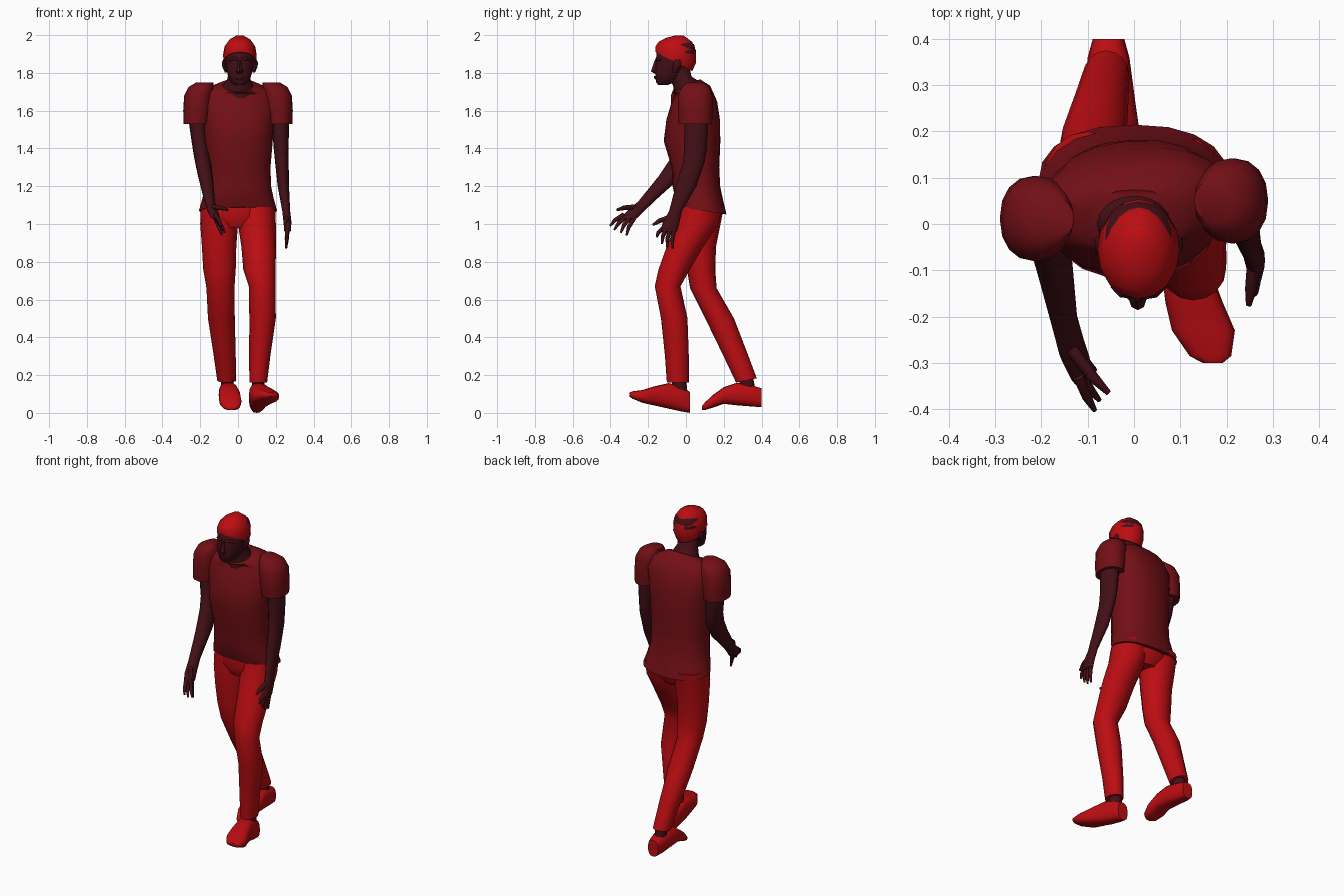
import bpy, bmesh, math
from mathutils import Vector, Euler


def material(name, color):
    m = bpy.data.materials.new(name)
    m.diffuse_color = (*color, 1)
    return m


RED = material("bright_red", (0.50, 0.004, 0.006))
SHIRT = material("deep_red", (0.17, 0.005, 0.008))
SKIN = material("dark_skin", (0.055, 0.005, 0.008))


def loft(name, rings, mat, normal=(0, 0, 1), sides=16, power=2.0):
    """Skin rings (x, y, z, half width, half depth, yaw, pitch).
    normal=None makes each ring face along the path."""
    bm = bmesh.new()
    loops = []
    pts = [Vector(r[:3]) for r in rings]
    for i, r in enumerate(rings):
        if normal is None:
            t = (pts[min(i + 1, len(pts) - 1)] - pts[max(i - 1, 0)]).normalized()
        else:
            t = Vector(normal)
        ref = Vector((1, 0, 0))
        u = (ref - t * ref.dot(t)).normalized()
        v = t.cross(u)
        yaw, pitch = (list(r[5:]) + [0, 0])[:2]
        rot = Euler((pitch, 0, yaw)).to_matrix()
        u, v = rot @ u, rot @ v
        loop = []
        for k in range(sides):
            a = 2 * math.pi * k / sides
            c, s = math.cos(a), math.sin(a)
            c = math.copysign(abs(c) ** (2 / power), c)
            s = math.copysign(abs(s) ** (2 / power), s)
            loop.append(bm.verts.new(pts[i] + u * c * r[3] + v * s * r[4]))
        loops.append(loop)
    for a, b in zip(loops, loops[1:]):
        for k in range(sides):
            n = (k + 1) % sides
            bm.faces.new((a[k], a[n], b[n], b[k]))
    bm.faces.new(loops[0][::-1])
    bm.faces.new(loops[-1])
    bmesh.ops.recalc_face_normals(bm, faces=bm.faces)
    me = bpy.data.meshes.new(name)
    bm.to_mesh(me)
    bm.free()
    ob = bpy.data.objects.new(name, me)
    bpy.context.collection.objects.link(ob)
    me.materials.append(mat)
    bpy.ops.object.select_all(action='DESELECT')
    ob.select_set(True)
    bpy.context.view_layer.objects.active = ob
    bpy.ops.object.shade_smooth_by_angle(angle=math.radians(50))
    return ob


def finger(name, base, tip, r=0.012):
    b, t = Vector(base), Vector(tip)
    m = b.lerp(t, 0.55) + Vector((0, -0.006, 0.004))
    loft(name, [(*b, r, r), (*m, r * .9, r * .9), (*t, r * .45, r * .45)],
         SKIN, normal=None, sides=8)


# Shirt body, slightly twisted at the shoulders, with a tilted collar
loft("shirt", [(0, .088, 1.07, .207, .128, 0, -.15), (0, .07, 1.13, .190, .128, 0, -.08),
               (0, .055, 1.2, .175, .126), (0, .05, 1.3, .172, .126),
               (0, .032, 1.44, .184, .150, .04), (0, .038, 1.55, .192, .142, .10),
               (0, .045, 1.65, .205, .116, .13), (0, .035, 1.71, .180, .092, .13, .25),
               (0, .002, 1.732, .102, .080, 0, .45)], SHIRT, sides=20, power=2.3)

# Sleeves
for side, cy in ((-1, .012), (1, .05)):
    loft("sleeve", [(side * .220, cy, 1.53, .068, .088), (side * .216, cy, 1.60, .074, .092),
                    (side * .210, cy, 1.68, .075, .092), (side * .196, cy, 1.725, .066, .075),
                    (side * .175, cy, 1.75, .045, .045)], SHIRT, power=2.2)

# Trousers
loft("trouser_seat", [(0, .085, 1.13, .170, .110), (0, .075, 1.04, .180, .115),
                      (0, .07, .98, .095, .080)], RED)
loft("forward_trouser_leg",
     [(.10, .08, 1.09, .098, .110), (.10, .06, 1.0, .100, .113), (.11, -.005, .88, .092, .097),
      (.113, -.062, .76, .085, .083), (.128, -.097, .67, .071, .068), (.13, -.062, .50, .070, .070),
      (.115, -.048, .30, .056, .063), (.107, -.043, .16, .047, .058)], RED)
loft("rear_trouser_leg",
     [(-.10, .09, 1.09, .098, .110), (-.10, .08, 1.0, .100, .103), (-.10, .073, .88, .091, .086),
      (-.098, .08, .76, .086, .075), (-.093, .092, .66, .074, .070), (-.088, .178, .50, .071, .076),
      (-.07, .265, .30, .058, .066), (-.06, .32, .172, .050, .056, 0, .2)], RED)

# Ankles
loft("forward_ankle", [(.107, -.04, .20, .033, .038), (.107, -.03, .09, .033, .04)], SKIN)
loft("rear_ankle", [(-.058, .31, .22, .033, .038), (-.055, .335, .09, .033, .04)], SKIN)

# Shoes, heel to toe
loft("forward_shoe",
     [(.10, .022, .055, .034, .055), (.103, -.02, .072, .045, .065), (.11, -.09, .090, .052, .068),
      (.13, -.17, .090, .062, .050), (.15, -.23, .087, .068, .034), (.165, -.285, .095, .045, .019),
      (.17, -.30, .097, .022, .010)], RED, normal=(0, -1, 0), power=2.7)
loft("rear_shoe",
     [(-.055, .40, .080, .034, .050), (-.055, .36, .088, .045, .055), (-.05, .27, .100, .052, .060),
      (-.045, .20, .092, .057, .044), (-.04, .14, .060, .059, .033), (-.035, .10, .035, .045, .020),
      (-.035, .085, .026, .022, .010)], RED, normal=(0, -1, 0), power=2.7)

# Arms with palms
loft("left_arm",
     [(.22, .05, 1.64, .050, .060), (.225, .055, 1.53, .046, .063), (.228, .05, 1.40, .039, .060),
      (.232, .042, 1.33, .036, .057), (.24, 0, 1.20, .030, .055), (.255, -.055, 1.07, .021, .034),
      (.262, -.078, 1.01, .021, .044), (.262, -.092, .96, .017, .045)], SKIN)
loft("right_arm",
     [(-.22, .015, 1.64, .050, .060), (-.213, .018, 1.53, .046, .062), (-.20, .01, 1.42, .043, .061),
      (-.19, -.012, 1.35, .042, .068), (-.172, -.085, 1.25, .039, .062), (-.15, -.21, 1.12, .028, .042),
      (-.135, -.265, 1.07, .028, .046), (-.118, -.305, 1.03, .024, .045)], SKIN)

# Fingers and thumbs
for y, ty, tz in ((-.062, -.07, .87), (-.082, -.10, .875), (-.104, -.127, .895), (-.124, -.155, .93)):
    finger("left_finger", (.262, y, .975), (.255, ty, tz))
finger("left_thumb", (.258, -.085, 1.035), (.248, -.175, .995), .014)
for y, z, tx, ty, tz in ((-.275, 1.03, -.085, -.315, .94), (-.295, 1.035, -.07, -.345, .955),
                         (-.315, 1.04, -.075, -.38, .97), (-.330, 1.05, -.085, -.402, .99)):
    finger("right_finger", (-.12, y, z), (tx, ty, tz))
finger("right_thumb", (-.135, -.27, 1.09), (-.055, -.365, 1.075), .014)

# Neck and head
loft("neck", [(0, .005, 1.68, .100, .078, 0, .45), (0, .0, 1.735, .078, .066, 0, .4),
              (.005, -.025, 1.77, .060, .055, 0, .2), (.01, -.04, 1.85, .060, .055)], SKIN)
loft("head",
     [(.008, -.122, 1.735, .024, .024), (.008, -.110, 1.75, .045, .048), (.008, -.092, 1.78, .060, .070),
      (.009, -.078, 1.82, .070, .085), (.01, -.058, 1.86, .078, .100), (.01, -.052, 1.91, .083, .105),
      (.01, -.047, 1.95, .073, .090), (.01, -.04, 1.98, .040, .050)], SKIN, power=2.2)
loft("hair_cap",
     [(.01, -.065, 1.86, .086, .110, 0, -.48), (.01, -.055, 1.895, .089, .116, 0, -.40),
      (.01, -.045, 1.94, .081, .102, 0, -.25), (.01, -.037, 1.975, .056, .070, 0, -.15),
      (.01, -.035, 1.998, .018, .022)], RED)

# Face details
loft("nose", [(.008, -.158, 1.795, .012, .006), (.008, -.163, 1.808, .019, .023),
              (.008, -.160, 1.83, .011, .018), (.008, -.157, 1.868, .008, .008)], SKIN, sides=8)
loft("lips", [(.008, -.157, 1.765, .012, .006), (.008, -.159, 1.774, .024, .010),
              (.008, -.159, 1.784, .016, .009)], SKIN, sides=8)
for side in (-1, 1):
    loft("brow", [(.01 + side * .012, -.155, 1.872, .008, .008), (.01 + side * .035, -.150, 1.877, .010, .010),
                  (.01 + side * .055, -.132, 1.868, .008, .007)], SKIN, normal=None, sides=8)
    ex = .01 + side * .081
    loft("ear", [(ex - side * .008, -.058, 1.803, .007, .010), (ex, -.05, 1.83, .012, .019),
                 (ex + side * .003, -.045, 1.855, .012, .022), (ex, -.045, 1.872, .007, .012)], SKIN, sides=8)
